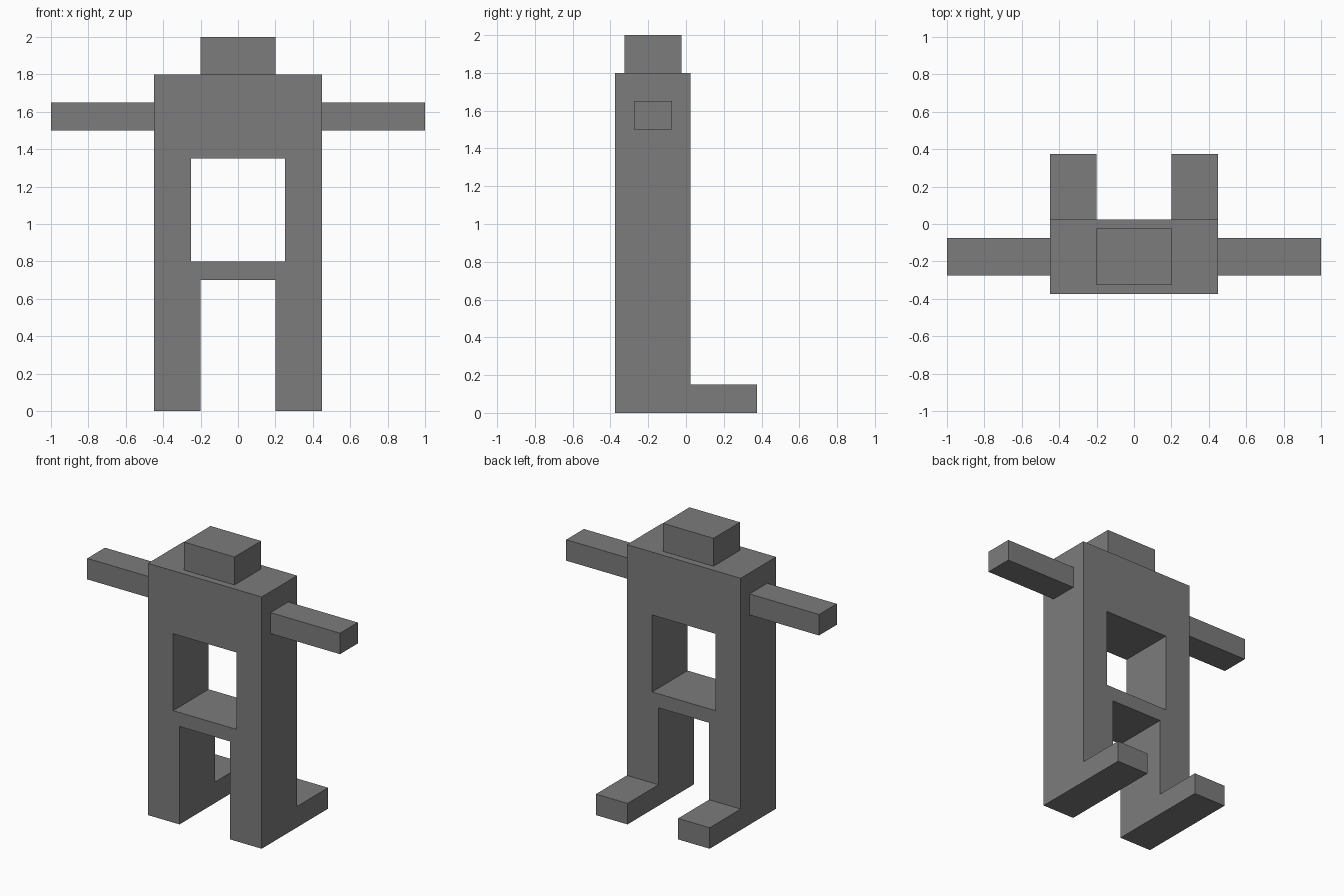
import bpy
import bmesh
from mathutils import Vector

if "Cube" in bpy.data.objects:
    bpy.data.objects.remove(bpy.data.objects["Cube"])

grey = bpy.data.materials.new("mid_grey")
grey.diffuse_color = (0.2, 0.2, 0.2, 1.0)
grey.use_nodes = True
grey.node_tree.nodes["Principled BSDF"].inputs["Base Color"].default_value = grey.diffuse_color


def box(name, lo, hi):
    """Axis-aligned block between two opposite corners."""
    lo, hi = Vector(lo), Vector(hi)
    bm = bmesh.new()
    bmesh.ops.create_cube(bm, size=1.0)
    for v in bm.verts:
        v.co = Vector(v.co[i] * (hi[i] - lo[i]) + (lo[i] + hi[i]) / 2 for i in range(3))
    mesh = bpy.data.meshes.new(name)
    bm.to_mesh(mesh)
    bm.free()
    mesh.materials.append(grey)
    ob = bpy.data.objects.new(name, mesh)
    bpy.context.collection.objects.link(ob)
    return ob


def combine(target, tool, operation):
    """Apply a boolean to target and discard the tool."""
    mod = target.modifiers.new("cut", 'BOOLEAN')
    mod.operation = operation
    mod.solver = 'EXACT'
    mod.object = tool
    bpy.context.view_layer.objects.active = target
    bpy.ops.object.modifier_apply(modifier=mod.name)
    bpy.data.objects.remove(tool)


BACK, FRONT = 0.025, -0.375

# Body slab with the feet reaching backwards, one solid
body = box("body", (-0.45, FRONT, 0), (0.45, BACK, 1.8))
combine(body, box("foot_bar", (-0.45, -0.2, 0), (0.45, 0.375, 0.15)), 'UNION')

# Chest window and gap between the legs
combine(body, box("window_cutter", (-0.25, -1, 0.8), (0.25, 1, 1.35)), 'DIFFERENCE')
combine(body, box("leg_gap_cutter", (-0.2, -1, -1), (0.2, 1, 0.7)), 'DIFFERENCE')

# Head
box("head", (-0.2, -0.325, 1.8), (0.2, -0.025, 2.0))

# Arms held straight out
box("right_arm", (0.45, -0.275, 1.5), (1.0, -0.075, 1.65))
box("left_arm", (-1.0, -0.275, 1.5), (-0.45, -0.075, 1.65))
